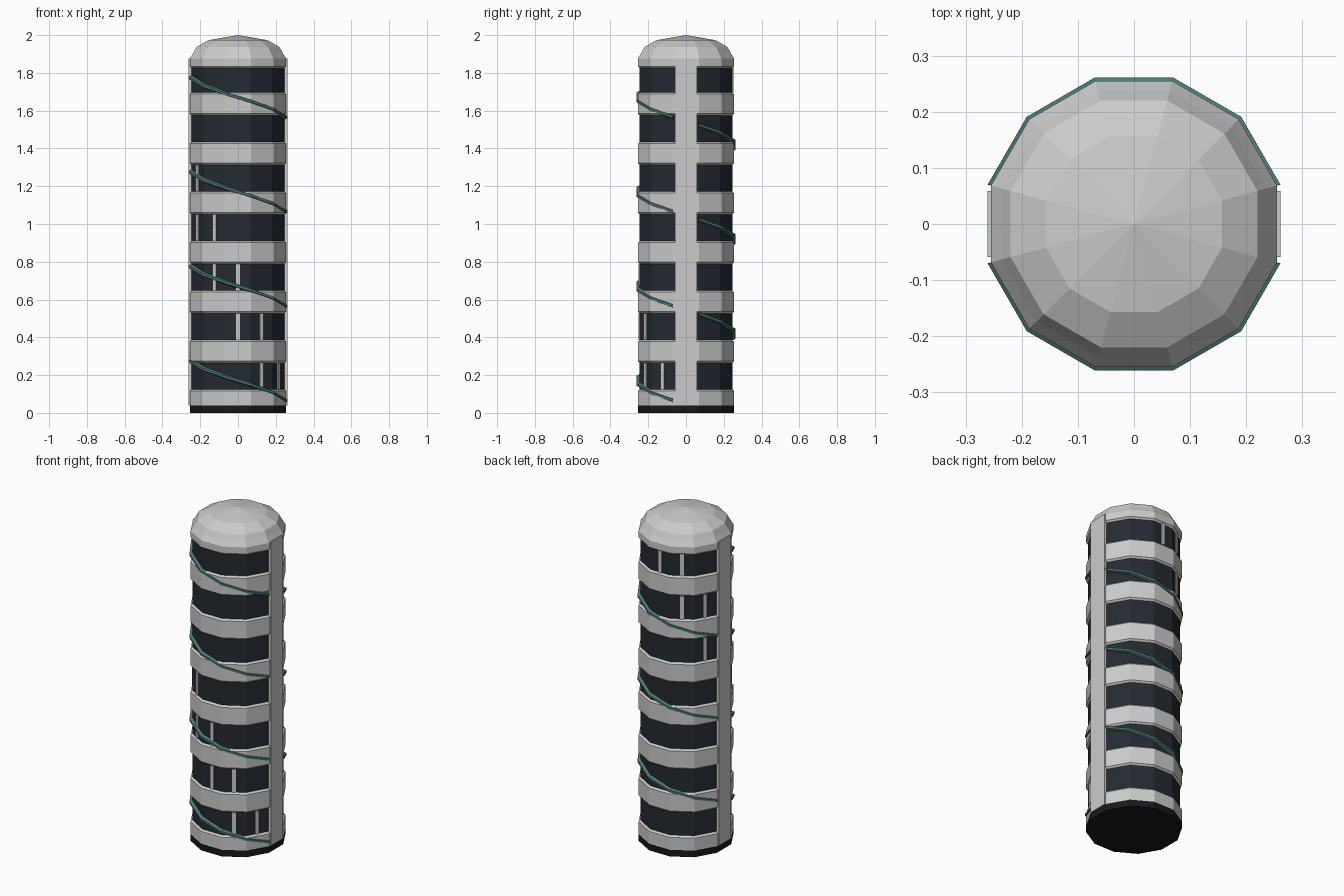
import bpy, bmesh
from math import cos, sin, radians, pi

if "Cube" in bpy.data.objects:
    bpy.data.objects.remove(bpy.data.objects["Cube"])

SIDES = 12
K = 1 / cos(pi / SIDES)          # flat distance -> corner radius


def material(name, rgb):
    m = bpy.data.materials.new(name)
    m.diffuse_color = (*rgb, 1)
    m.use_nodes = True
    m.node_tree.nodes["Principled BSDF"].inputs["Base Color"].default_value = m.diffuse_color
    return m


GLASS = material("dark_glass", (0.018, 0.023, 0.032))
BASE = material("base_black", (0.008, 0.009, 0.012))
TEAL = material("teal", (0.07, 0.19, 0.17))


def finish(bm, name, mat=None):
    bmesh.ops.recalc_face_normals(bm, faces=bm.faces)
    me = bpy.data.meshes.new(name)
    bm.to_mesh(me)
    bm.free()
    ob = bpy.data.objects.new(name, me)
    bpy.context.collection.objects.link(ob)
    if mat:
        me.materials.append(mat)
    return ob


def sweep(bm, rings, closed):
    """Bridge consecutive vertex rings; cap both ends."""
    for a, b in zip(rings, rings[1:]):
        n = len(a)
        for i in range(n):
            j = (i + 1) % n
            bm.faces.new((a[i], a[j], b[j], b[i]))
    if closed:
        bm.faces.new(rings[0])
        bm.faces.new(rings[-1])


def lathe(name, profile, mat=None):
    """Twelve-sided solid from (flat distance, z) points."""
    bm = bmesh.new()
    rings = []
    for d, z in profile:
        angles = [radians(15 + 30 * k) for k in range(SIDES)]
        rings.append([bm.verts.new((d * K * cos(a), d * K * sin(a), z)) for a in angles])
    sweep(bm, rings, True)
    bmesh.ops.remove_doubles(bm, verts=bm.verts, dist=1e-5)
    return finish(bm, name, mat)


def bar(name, angle, d0, d1, width, z0, z1):
    """Upright box standing on the face at the given angle."""
    c, s = cos(radians(angle)), sin(radians(angle))
    bm = bmesh.new()
    rings = []
    for z in (z0, z1):
        pts = [(d0, -width / 2), (d1, -width / 2), (d1, width / 2), (d0, width / 2)]
        rings.append([bm.verts.new((d * c - t * s, d * s + t * c, z)) for d, t in pts])
    sweep(bm, rings, True)
    return finish(bm, name)


# Base, glass core and domed cap
lathe("base", [(0.255, 0), (0.255, 0.04)], BASE)
lathe("glass_core", [(0.245, 0.04), (0.245, 1.84)], GLASS)
lathe("dome_cap", [(0.245, 1.825), (0.255, 1.835), (0.255, 1.875), (0.237, 1.905),
                   (0.22, 1.937), (0.157, 1.973), (0.0001, 2.0)])

# Floor bands between the window rows
STEP = 0.262
rows = [0.125 + STEP * i for i in range(7)]       # bottom of each window row
WIN = 0.14
lathe("floor_band_0", [(0.255, 0.04), (0.255, 0.115), (0.245, 0.125)])
for i, z in enumerate(rows[:-1]):
    a, b = z + WIN, rows[i + 1]
    lathe(f"floor_band_{i + 1}", [(0.245, a), (0.255, a + 0.01), (0.255, b - 0.01), (0.245, b)])

# Window mullions, stepping one face round on each floor
faces = [330, 300, 270, 240, 210, 150, 120, 90]
for i, z in enumerate(rows):
    for ang in faces[i:i + 2]:
        bar(f"mullion_{i}_{ang}", ang, 0.24, 0.252, 0.022, z, z + WIN)

# Side spines
for name, ang in (("right_spine", 0), ("left_spine", 180)):
    bar(name, ang, 0.23, 0.261, 0.118, 0.04, 1.877)

# Spiral rail, broken at the spines
section = [(0.243, -0.013), (0.261, -0.007), (0.261, 0.005), (0.243, 0.013)]
for n in range(7):
    bm = bmesh.new()
    rings = []
    for k in range(6):
        turn = 180 * n + 30 * k
        a = radians(195 + turn)
        z = 1.775 - 0.5 * turn / 360
        rings.append([bm.verts.new((d * K * cos(a), d * K * sin(a), z + dz)) for d, dz in section])
    sweep(bm, rings, True)
    finish(bm, f"spiral_rail_{n}", TEAL)
